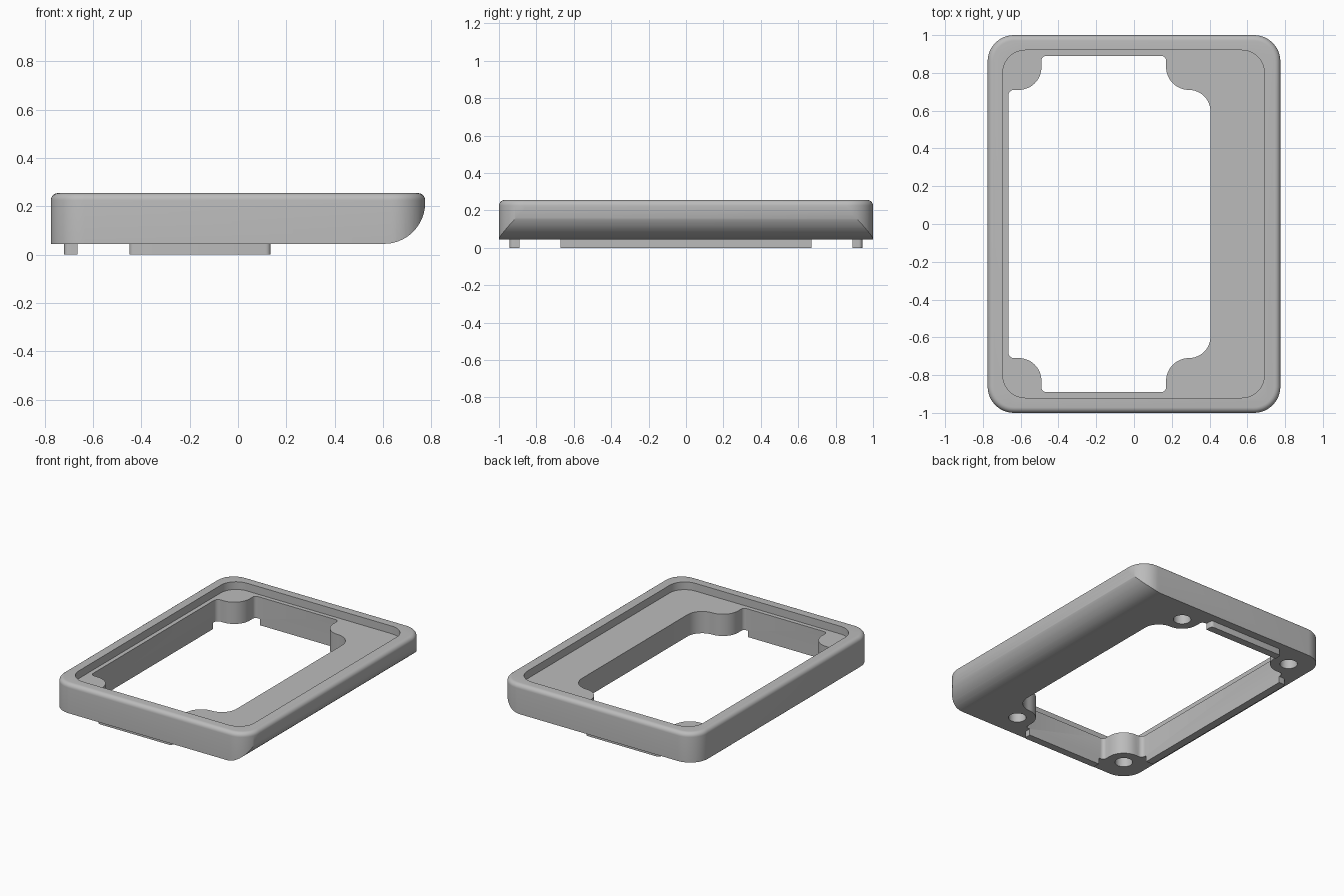
import bpy, bmesh
from math import sin, cos, radians

if "Cube" in bpy.data.objects:
    bpy.data.objects.remove(bpy.data.objects["Cube"], do_unlink=True)

BASE, TOP, SHELF = 0.045, 0.255, 0.2

grey = bpy.data.materials.new("plain grey")
grey.use_nodes = True
colour = (0.5, 0.5, 0.5, 1)
grey.diffuse_color = colour
grey.node_tree.nodes["Principled BSDF"].inputs["Base Color"].default_value = colour


def arc(cx, cy, r, start, end, steps=12):
    angles = [radians(start + (end - start) * i / steps) for i in range(steps + 1)]
    return [(cx + r * cos(a), cy + r * sin(a)) for a in angles]


def rounded_rect(x0, x1, y0, y1, r, steps=12):
    return (arc(x1 - r, y1 - r, r, 0, 90, steps) + arc(x0 + r, y1 - r, r, 90, 180, steps)
            + arc(x0 + r, y0 + r, r, 180, 270, steps) + arc(x1 - r, y0 + r, r, 270, 360, steps))


def loft(name, rings):
    """Closed solid through rings of 3D points."""
    bm = bmesh.new()
    loops = [[bm.verts.new(p) for p in ring] for ring in rings]
    n = len(loops[0])
    for a, b in zip(loops, loops[1:]):
        for i in range(n):
            j = (i + 1) % n
            bm.faces.new((a[i], a[j], b[j], b[i]))
    bm.faces.new(loops[0][::-1])
    bm.faces.new(loops[-1])
    bmesh.ops.recalc_face_normals(bm, faces=bm.faces)
    mesh = bpy.data.meshes.new(name)
    bm.to_mesh(mesh)
    bm.free()
    mesh.materials.append(grey)
    obj = bpy.data.objects.new(name, mesh)
    bpy.context.collection.objects.link(obj)
    return obj


def prism(name, outline, z0, z1):
    return loft(name, [[(x, y, z) for x, y in outline] for z in (z0, z1)])


def combine(target, tool, operation):
    """Apply a boolean and remove the helper."""
    tool.hide_render = True
    mod = target.modifiers.new("combine", "BOOLEAN")
    mod.operation, mod.object, mod.solver = operation, tool, "EXACT"
    graph = bpy.context.evaluated_depsgraph_get()
    mesh = bpy.data.meshes.new_from_object(target.evaluated_get(graph))
    target.modifiers.clear()
    target.data = mesh
    bpy.data.objects.remove(tool, do_unlink=True)


# Outer body with a rounded top rim
def body_ring(z, inset):
    outline = rounded_rect(-0.775 + inset, 0.775 - inset, -1 + inset, 1 - inset, 0.14 - inset)
    return [(x, y, z) for x, y in outline]


fillet = 0.03
rim = [(TOP - fillet + s, fillet - c) for c, s in arc(0, 0, fillet, 0, 90, 6)]
frame = loft("bezel_frame", [body_ring(BASE, 0)] + [body_ring(z, i) for z, i in rim])

# Large round along the lower left edge
side = [(-0.9, BASE - 0.02), (-0.9, 0.4), (0.775, 0.4)]
side += arc(0.605, BASE + 0.17, 0.17, 0, -90, 20)
side[0] = (-0.9, BASE)
combine(frame, loft("side_profile", [[(x, y, z) for x, z in side] for y in (-1.2, 1.2)]), "INTERSECT")

# Locating lips below the body
lips = [(-0.72, -0.61, -0.67, 0.67), (-0.45, 0.135, 0.84, 0.943), (-0.45, 0.135, -0.943, -0.84)]
for box in lips:
    combine(frame, prism("lip", rounded_rect(*box, 0.02, 5), 0, BASE + 0.05), "UNION")

# Shallow recess in the top
recess = rounded_rect(-0.695, 0.69, -0.92, 0.92, 0.12)
combine(frame, prism("recess", recess, SHELF, 0.4), "DIFFERENCE")

# Through opening that leaves four round screw bosses
half = (arc(0.29, 0.595, 0.115, 0, 90) + arc(0.29, 0.83, 0.12, 270, 180)[1:]
        + arc(0.145, 0.865, 0.025, 0, 90, 5) + arc(-0.465, 0.865, 0.025, 90, 180, 5)
        + arc(-0.61, 0.83, 0.12, 0, -90) + arc(-0.635, 0.68, 0.03, 90, 180, 5))
opening = half + [(x, -y) for x, y in reversed(half)]
combine(frame, prism("opening", opening, -0.1, 0.4), "DIFFERENCE")

# Blind screw holes in the bosses
for x in (-0.61, 0.29):
    for y in (-0.83, 0.83):
        combine(frame, prism("screw_hole", arc(x, y, 0.057, 0, 345, 23), -0.1, 0.16), "DIFFERENCE")

# Smooth curves, sharp edges
bpy.ops.object.select_all(action="DESELECT")
frame.select_set(True)
bpy.context.view_layer.objects.active = frame
bpy.ops.object.shade_smooth_by_angle(angle=radians(30))
